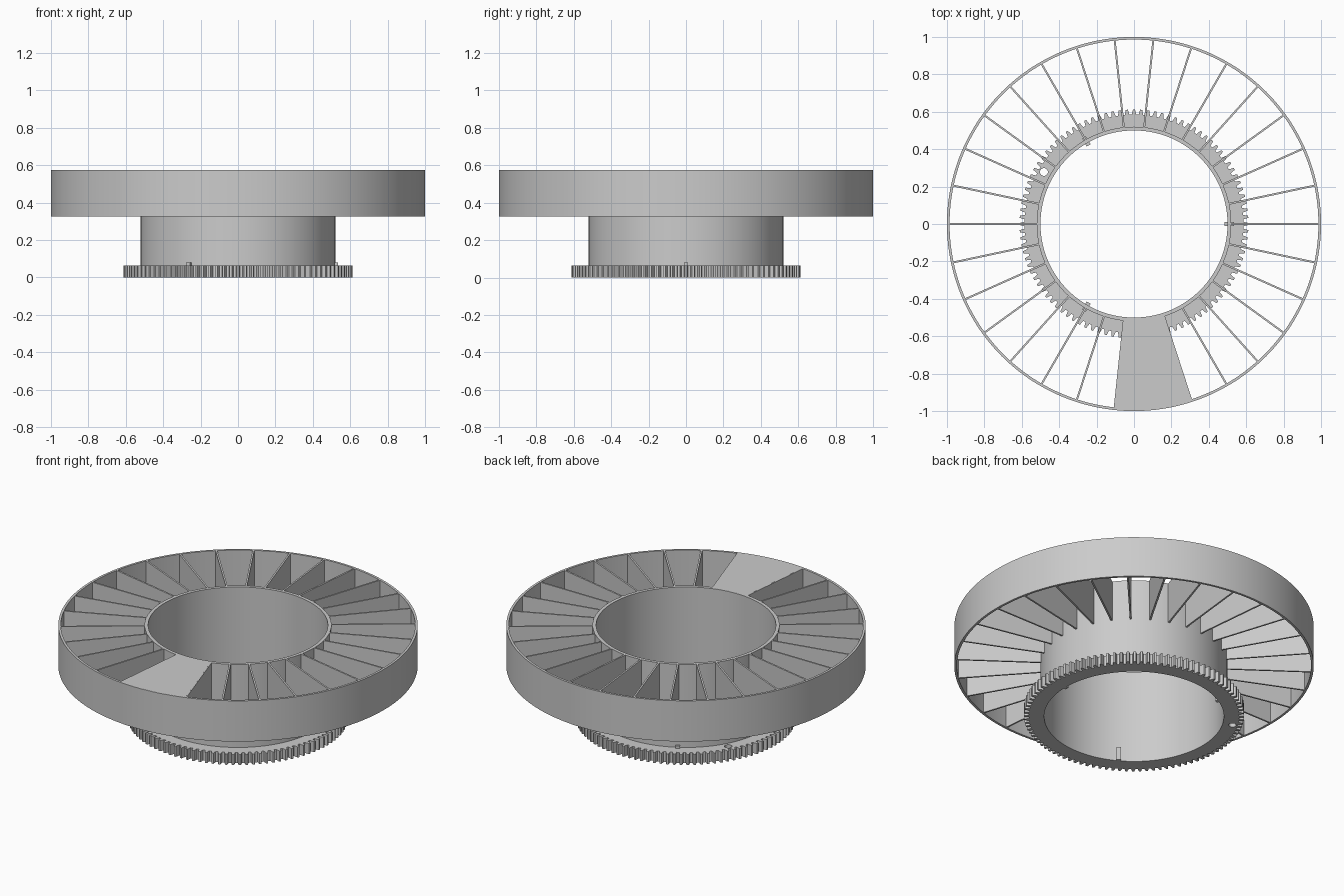
import bpy, bmesh, math
from math import cos, sin, tau, radians

if "Cube" in bpy.data.objects:
    bpy.data.objects.remove(bpy.data.objects["Cube"])

TOP, RIM_BOTTOM, GEAR_TOP = 0.575, 0.325, 0.065
SEGS = 240

grey = bpy.data.materials.new("light_grey")
grey.diffuse_color = (0.6, 0.6, 0.6, 1)
grey.use_nodes = True
grey.node_tree.nodes["Principled BSDF"].inputs["Base Color"].default_value = grey.diffuse_color


def finish(name, bm, smooth=True):
    bmesh.ops.recalc_face_normals(bm, faces=bm.faces)
    mesh = bpy.data.meshes.new(name)
    bm.to_mesh(mesh)
    bm.free()
    mesh.materials.append(grey)
    obj = bpy.data.objects.new(name, mesh)
    bpy.context.collection.objects.link(obj)
    if smooth:
        bpy.ops.object.select_all(action='DESELECT')
        obj.select_set(True)
        bpy.context.view_layer.objects.active = obj
        bpy.ops.object.shade_smooth_by_angle(angle=radians(20))
    return obj


def ring(name, angles, inner, outer, z0, z1, closed=True, smooth=True):
    """Ring or sector; inner and outer hold one radius per angle."""
    bm = bmesh.new()
    loops = []
    for a, r0, r1 in zip(angles, inner, outer):
        loops.append([bm.verts.new((r * cos(a), r * sin(a), z))
                      for r, z in ((r0, z0), (r1, z0), (r1, z1), (r0, z1))])
    n = len(loops)
    for i in range(n if closed else n - 1):
        a, b = loops[i], loops[(i + 1) % n]
        for k in range(4):
            m = (k + 1) % 4
            bm.faces.new((a[k], a[m], b[m], b[k]))
    if not closed:
        bm.faces.new(loops[0])
        bm.faces.new(loops[-1])
    return finish(name, bm, smooth)


def radial_box(name, angle, r0, r1, width, z0, z1):
    bm = bmesh.new()
    c, s, w = cos(angle), sin(angle), width / 2
    corners = [(r * c - t * s, r * s + t * c)
               for r, t in ((r0, -w), (r1, -w), (r1, w), (r0, w))]
    base = bm.faces.new([bm.verts.new((x, y, z0)) for x, y in corners])
    ext = bmesh.ops.extrude_face_region(bm, geom=[base])
    top = [v for v in ext["geom"] if isinstance(v, bmesh.types.BMVert)]
    bmesh.ops.translate(bm, verts=top, vec=(0, 0, z1 - z0))
    return finish(name, bm, smooth=False)


# Outer rim and central hub tube
circle = [tau * i / SEGS for i in range(SEGS)]
ring("outer_rim", circle, [0.986] * SEGS, [1.0] * SEGS, RIM_BOTTOM, TOP)
ring("hub_tube", circle, [0.5] * SEGS, [0.52] * SEGS, 0, TOP)

# Radial divider fins
for i in range(30):
    radial_box("divider_fin", tau * i / 30, 0.512, 0.992, 0.01, RIM_BOTTOM, TOP)

# Cover plate over two cells
steps = 17
cover = [radians(264 + 24 * i / (steps - 1)) for i in range(steps)]
ring("cover_plate", cover, [0.502] * steps, [0.998] * steps,
     TOP - 0.02, TOP + 0.0003, closed=False, smooth=False)

# Toothed gear ring
TEETH = 100
angles, radii = [], []
for i in range(TEETH):
    for offset, r in ((-0.32, 0.585), (-0.15, 0.612), (0.15, 0.612), (0.32, 0.585)):
        angles.append(tau * (i + offset) / TEETH)
        radii.append(r)
gear = ring("gear_ring", angles, [0.515] * len(angles), radii, 0, GEAR_TOP, smooth=False)

# Index hole through the gear ring
hole = bmesh.new()
bmesh.ops.create_cone(hole, cap_ends=True, segments=24, radius1=0.021, radius2=0.021, depth=0.3)
cutter = finish("index_hole_cutter", hole, smooth=False)
cutter.location = (0.556 * cos(radians(150)), 0.556 * sin(radians(150)), 0.03)
cutter.hide_render = True
cutter.hide_viewport = True
cut = gear.modifiers.new("index_hole", 'BOOLEAN')
cut.operation = 'DIFFERENCE'
cut.solver = 'EXACT'
cut.object = cutter

# Three locating tabs through the hub wall
for i in range(3):
    radial_box("locating_tab", tau * i / 3, 0.485, 0.535, 0.024, 0, 0.08)
